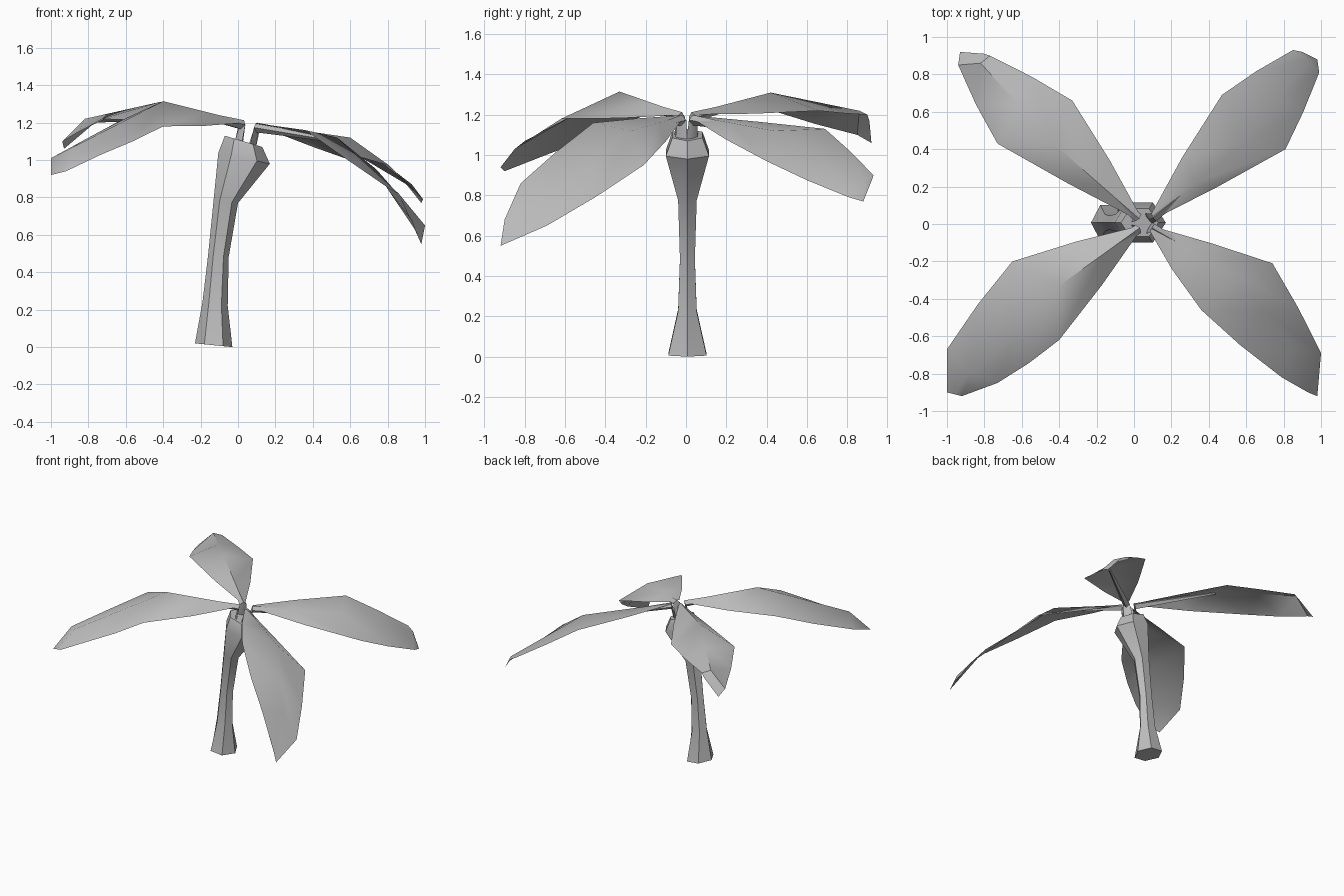
import bpy, bmesh, math
from mathutils import Vector

if "Cube" in bpy.data.objects:
    bpy.data.objects.remove(bpy.data.objects["Cube"])

grey = bpy.data.materials.new("leaf_grey")
grey.diffuse_color = (0.5, 0.5, 0.5, 1)
grey.use_nodes = True
grey.node_tree.nodes["Principled BSDF"].inputs["Base Color"].default_value = grey.diffuse_color
CROWN = Vector((0.06, 0.0, 1.2))


def finish(name, bm, smooth_angle):
    mesh = bpy.data.meshes.new(name)
    bm.to_mesh(mesh)
    bm.free()
    mesh.materials.append(grey)
    ob = bpy.data.objects.new(name, mesh)
    bpy.context.collection.objects.link(ob)
    bpy.ops.object.select_all(action='DESELECT')
    ob.select_set(True)
    bpy.context.view_layer.objects.active = ob
    bpy.ops.object.shade_smooth_by_angle(angle=math.radians(smooth_angle))


def loft(name, rings, smooth_angle):
    """Skin a closed tube through rings of points and cap both ends."""
    bm = bmesh.new()
    rows = [[bm.verts.new(p) for p in ring] for ring in rings]
    n = len(rows[0])
    for a, b in zip(rows, rows[1:]):
        for i in range(n):
            j = (i + 1) % n
            bm.faces.new((a[i], a[j], b[j], b[i]))
    bm.faces.new(rows[0][::-1])
    bm.faces.new(rows[-1])
    bmesh.ops.recalc_face_normals(bm, faces=bm.faces)
    finish(name, bm, smooth_angle)


def trunk_ring(x0, z0, x1, z1, half_y, sides=6):
    """Tilted ring from its left point (x0, z0) to its right point (x1, z1)."""
    ring = []
    for i in range(sides):
        a = math.tau * i / sides
        t = (1 + math.cos(a)) / 2
        ring.append((x0 + (x1 - x0) * t, 0.007 + half_y * math.sin(a) / 0.866,
                     z0 + (z1 - z0) * t))
    return ring


def stalk(name, points, sides=4):
    """Square stem that tapers along its path."""
    d = (points[-1] - points[0]).normalized()
    side = d.cross(Vector((0, 0, 1))).normalized()
    up = side.cross(d)
    rings = []
    for k, p in enumerate(points):
        r = 0.035 - 0.009 * k
        rings.append([p + r * (math.cos(a) * side + math.sin(a) * up)
                      for a in (math.tau * i / sides for i in range(sides))])
    loft(name, rings, 30)


def between(row_a, row_b, t, swell=1.0):
    """Row part way between two rows, its edges pushed out from the ridge."""
    edge_a, ridge, edge_b = (a.lerp(b, t) for a, b in zip(row_a, row_b))
    return [ridge + (edge_a - ridge) * swell, ridge,
            ridge + (edge_b - ridge) * swell]


def frond(name, middle, outer, tip):
    """Folded leaf; each row holds one edge, the ridge and the other edge."""
    middle = [Vector(p) for p in middle]
    outer = [Vector(p) for p in outer]
    tip_a, tip_b = (Vector(p) for p in tip)
    end = [tip_a, tip_a.lerp(tip_b, 0.5), tip_b]
    start = [CROWN] * 3
    rows = [between(start, middle, 0.08), between(start, middle, 0.5, 1.1),
            middle, between(middle, outer, 0.5, 1.05), outer, end]
    bm = bmesh.new()
    grid = [[bm.verts.new(p) for p in row] for row in rows]
    for a, b in zip(grid, grid[1:]):
        for i in range(2):
            f = bm.faces.new((a[i], b[i], b[i + 1], a[i + 1]))
            f.normal_update()
            if f.normal.z < 0:
                f.normal_flip()
    finish(name + "_frond", bm, 40)

    # Stem rising from the trunk and carried under the ridge of the leaf
    out = Vector((middle[1].x, middle[1].y, 0)).normalized()
    root = Vector((0.035, 0, 1.07)) + out * 0.05
    drop = Vector((0, 0, -0.02))
    stalk(name + "_stalk", [root] + [row[1] + drop for row in rows[:3]])


# Leaning trunk: flared foot, slim shaft and swollen crown
loft("trunk", [
    trunk_ring(-0.23, 0.02, -0.03, 0.00, 0.095),
    trunk_ring(-0.19, 0.24, -0.055, 0.22, 0.046),
    trunk_ring(-0.16, 0.49, -0.05, 0.48, 0.037),
    trunk_ring(-0.13, 0.79, 0.00, 0.77, 0.046),
    trunk_ring(-0.105, 1.04, 0.17, 0.98, 0.107),
    trunk_ring(-0.07, 1.13, 0.13, 1.07, 0.075),
], 50)

# Four leaves
frond("front_left",
      [(-0.65, -0.20, 1.20), (-0.40, -0.33, 1.315), (-0.40, -0.62, 1.18)],
      [(-1.00, -0.67, 1.01), (-0.88, -0.80, 1.07), (-0.73, -0.85, 1.03)],
      [(-1.00, -0.90, 0.92), (-0.92, -0.92, 0.94)])
frond("back_left",
      [(-0.73, 0.43, 1.22), (-0.42, 0.42, 1.31), (-0.33, 0.66, 1.22)],
      [(-0.94, 0.85, 1.10), (-0.82, 0.86, 1.22), (-0.77, 0.90, 1.20)],
      [(-0.93, 0.92, 1.06), (-0.80, 0.91, 1.17)])
frond("back_right",
      [(0.47, 0.69, 1.13), (0.60, 0.44, 1.12), (0.81, 0.40, 0.97)],
      [(0.85, 0.93, 0.90), (0.93, 0.88, 0.87), (0.99, 0.81, 0.79)],
      [(0.90, 0.92, 0.87), (0.98, 0.88, 0.77)])
frond("front_right",
      [(0.36, -0.46, 1.16), (0.53, -0.27, 1.12), (0.74, -0.21, 0.95)],
      [(0.79, -0.82, 0.86), (0.86, -0.66, 0.82), (1.00, -0.69, 0.65)],
      [(0.93, -0.90, 0.68), (0.98, -0.92, 0.55)])
